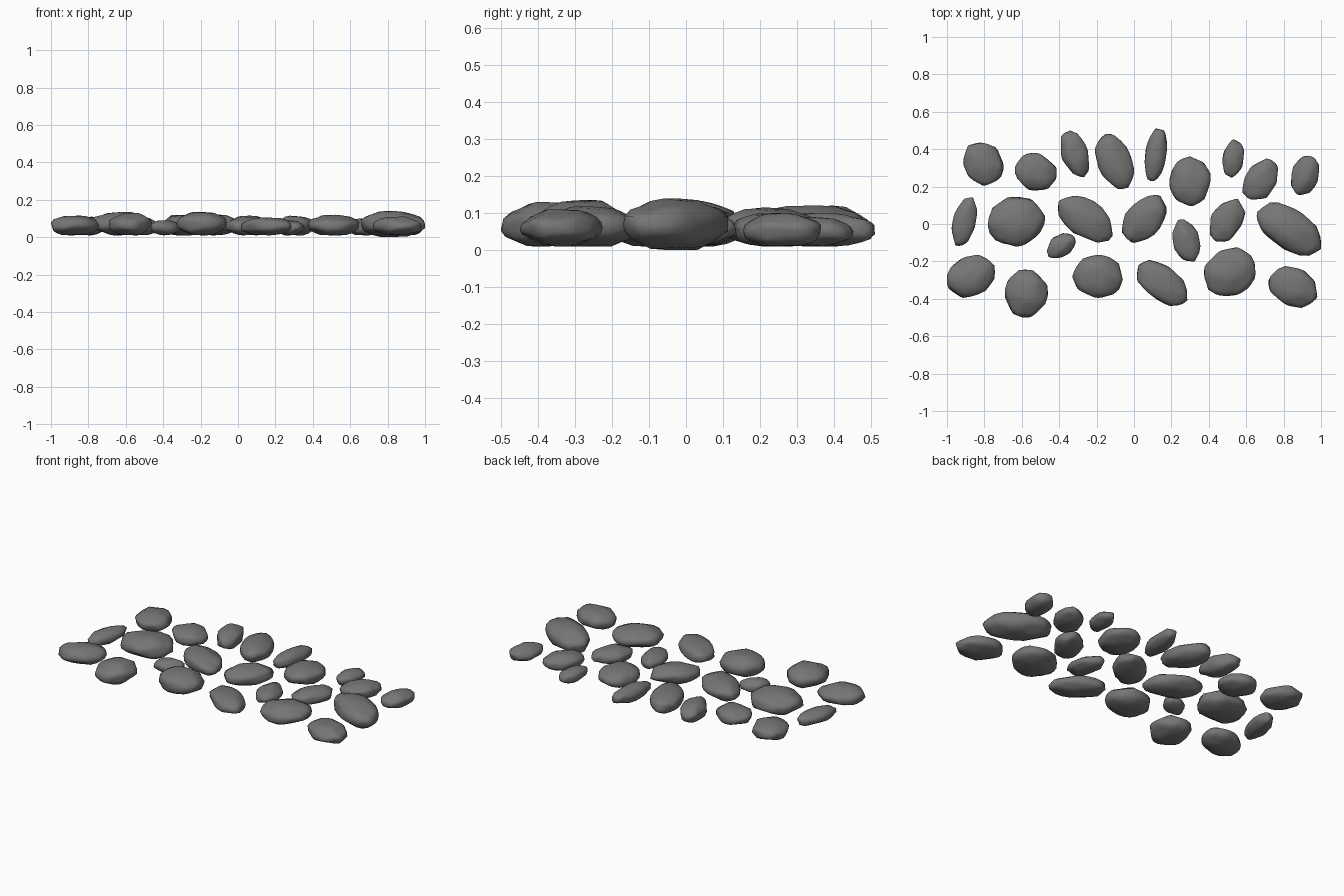
import bpy
import bmesh
import math
import random
from mathutils import Vector

random.seed(7)

cube = bpy.data.objects.get("Cube")
if cube:
    bpy.data.objects.remove(cube, do_unlink=True)

# One plain stone grey
stone_grey = bpy.data.materials.new("stone_grey")
stone_grey.use_nodes = True
grey = (0.18, 0.18, 0.18, 1)
stone_grey.diffuse_color = grey
bsdf = stone_grey.node_tree.nodes["Principled BSDF"]
bsdf.inputs["Base Color"].default_value = grey
bsdf.inputs["Roughness"].default_value = 0.9


def direction(azimuth, elevation):
    flat = math.cos(elevation)
    return Vector((flat * math.cos(azimuth), flat * math.sin(azimuth), math.sin(elevation)))


def worn_planes():
    """Random flats that are ground into a round pebble."""
    planes = []
    # (count, elevation in degrees, nearest distance, farthest distance)
    for count, tilt, near, far in ((8, 0, .86, .96), (5, 45, .82, .93), (4, -45, .82, .93)):
        start = random.uniform(0, math.tau)
        for i in range(count):
            azimuth = start + (i + random.uniform(-.25, .25)) * math.tau / count
            elevation = math.radians(tilt + random.uniform(-9, 9))
            planes.append((direction(azimuth, elevation), random.uniform(near, far)))
    # Slightly tilted top and underside
    for side in (1, -1):
        elevation = side * math.radians(random.uniform(78, 88))
        planes.append((direction(random.uniform(0, math.tau), elevation), .86))
    return planes


def stone(name, x, y, half_x, half_y, lean, top, bottom=0.01):
    """A worn pebble filling its footprint; lean slants it along a diagonal."""
    planes = worn_planes()
    bm = bmesh.new()
    bmesh.ops.create_icosphere(bm, subdivisions=3, radius=1)
    for v in bm.verts:
        ray = v.co.normalized()
        reach = min([1.0] + [d / ray.dot(n) for n, d in planes if ray.dot(n) > .1])
        v.co = ray * reach
        v.co.y = lean * v.co.x + math.sqrt(1 - lean * lean) * v.co.y

    # Size the pebble along each axis
    centre = (x, y, (top + bottom) / 2)
    half = (half_x, half_y, (top - bottom) / 2)
    for axis in range(3):
        values = [v.co[axis] for v in bm.verts]
        low, high = min(values), max(values)
        for v in bm.verts:
            unit = (v.co[axis] - low) / (high - low) * 2 - 1
            v.co[axis] = centre[axis] + half[axis] * unit
    for face in bm.faces:
        face.smooth = True

    mesh = bpy.data.meshes.new(name)
    bm.to_mesh(mesh)
    bm.free()
    mesh.materials.append(stone_grey)
    bpy.context.collection.objects.link(bpy.data.objects.new(name, mesh))


# Each stone: x, y, half width, half depth, lean, top height
back_row = (
    (-.805, .32, .108, .115, -.15, .11),
    (-.525, .28, .112, .10, -.1, .105),
    (-.315, .375, .075, .125, -.35, .12),
    (-.105, .335, .105, .147, -.4, .12),
    (.117, .37, .06, .14, .3, .10),
    (.30, .228, .11, .133, 0, .115),
    (.53, .35, .058, .102, .2, .09),
    (.675, .24, .095, .11, .3, .10),
    (.915, .26, .075, .105, .2, .10),
)
middle_row = (
    (-.907, .012, .068, .13, .4, .09),
    (-.628, .012, .153, .133, .05, .135),
    (-.26, .025, .145, .125, -.45, .12),
    (-.388, -.115, .077, .066, .35, .09),
    (.055, .027, .12, .128, .4, .115),
    (.28, -.088, .075, .112, -.25, .09),
    (.50, .02, .095, .115, .35, .10),
    (.828, -.028, .172, .142, -.5, .14, 0),
)
front_row = (
    (-.872, -.28, .128, .115, .2, .115),
    (-.575, -.372, .115, .128, 0, .13),
    (-.195, -.28, .135, .115, 0, .135),
    (.15, -.315, .135, .123, -.5, .105),
    (.512, -.255, .137, .13, .1, .12),
    (.85, -.337, .13, .112, -.2, .11),
)

rows = {"back": back_row, "middle": middle_row, "front": front_row}
for row_name, row in rows.items():
    for number, values in enumerate(row, 1):
        stone(f"{row_name}_stone_{number}", *values)
